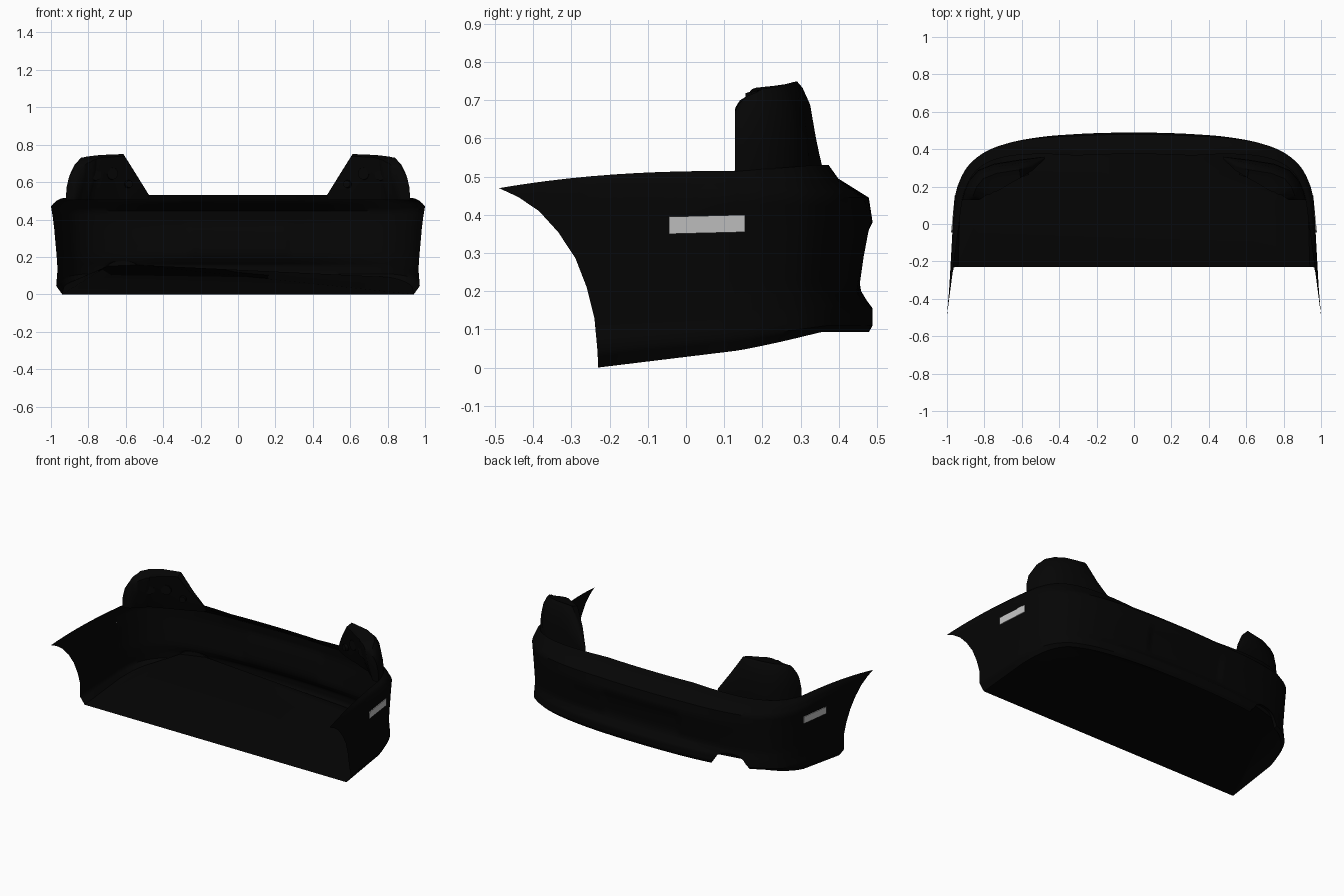
import bpy, bmesh, math
from mathutils import Vector

if "Cube" in bpy.data.objects:
    bpy.data.objects.remove(bpy.data.objects["Cube"], do_unlink=True)


def material(name, value):
    m = bpy.data.materials.new(name)
    m.use_nodes = True
    colour = (value, value, value, 1)
    m.diffuse_color = colour
    m.node_tree.nodes["Principled BSDF"].inputs["Base Color"].default_value = colour
    return m


BLACK = material("black plastic", 0.0015)
PALE = material("pale grey marker", 0.55)


def lerp(a, b, t):
    return a + (b - a) * t


def clamp(v):
    return max(0.0, min(1.0, v))


def smooth_path(pts, n):
    """Catmull-Rom curve through points."""
    p = [Vector(q) for q in pts]
    p = [2 * p[0] - p[1]] + p + [2 * p[-1] - p[-2]]
    out = []
    for a, b, c, d in zip(p, p[1:], p[2:], p[3:]):
        for i in range(n):
            t = i / n
            out.append(0.5 * (2 * b + (c - a) * t + (2 * a - 5 * b + 4 * c - d) * t ** 2
                              + (3 * b - a - 3 * c + d) * t ** 3))
    return out + [p[-2]]


def inward(path, i):
    """Unit plan normal pointing into the body, for a path running +x to -x."""
    t = path[min(i + 1, len(path) - 1)] - path[max(i - 1, 0)]
    return Vector((-t[1], t[0])).normalized()


def refine(profile, n):
    """Split every span of a profile into n equal pieces."""
    pts = [Vector(q) for q in profile]
    return [a.lerp(b, i / n) for a, b in zip(pts, pts[1:]) for i in range(n)] + [pts[-1]]


def finish(name, bm, mat):
    me = bpy.data.meshes.new(name)
    bm.to_mesh(me)
    bm.free()
    me.materials.append(mat)
    ob = bpy.data.objects.new(name, me)
    bpy.context.collection.objects.link(ob)
    bpy.ops.object.select_all(action="DESELECT")
    ob.select_set(True)
    bpy.context.view_layer.objects.active = ob
    bpy.ops.object.shade_smooth_by_angle(angle=math.radians(40))


def grid_object(name, rows, mat, close=False):
    """Surface through equal rows of points; closed sections get end caps."""
    bm = bmesh.new()
    vs = [[bm.verts.new(p) for p in r] for r in rows]
    n = len(rows[0])
    for a, b in zip(vs, vs[1:]):
        for j in range(n if close else n - 1):
            k = (j + 1) % n
            bm.faces.new((a[j], b[j], b[k], a[k]))
    if close:
        bm.faces.new(vs[0])
        bm.faces.new(vs[-1][::-1])
    bmesh.ops.recalc_face_normals(bm, faces=bm.faces)
    finish(name, bm, mat)


# Cross-sections as (inset, z), from the bottom lip to the top shelf
SPLIT = 3
REAR = refine([(.01, .093), (0, .11), (0, .155), (.015, .175), (.03, .2), (.017, .29),
               (0, .38), (.01, .445), (.09, .495), (.115, .53)], SPLIT)
SIDE = refine([(.02, .042), (0, .08), (.005, .14), (.005, .17), (.005, .2), (0, .29),
               (-.005, .38), (-.012, .455), (.005, .495), (.03, .515)], SPLIT)
# Wheel arch edge as (x, y, z)
ARCH = refine([(.94, -.23, 0), (.972, -.232, .045), (.965, -.24, .13), (.967, -.25, .17),
               (.97, -.26, .21), (.977, -.29, .287), (.983, -.335, .355), (.99, -.385, .41),
               (.996, -.44, .447), (1, -.49, .47)], SPLIT)

# Plan outline from the left corner round the back to the right corner
half = [(.95, .12), (.932, .2), (.893, .285), (.84, .345), (.76, .397), (.64, .438),
        (.48, .466), (.32, .48), (.16, .487)]
outline = smooth_path(half + [(0, .489)] + [(-x, y) for x, y in reversed(half)], 8)

NOTCH_X, NOTCH_R, NOTCH_H = -.62, .105, .085


def notch(x):
    d = (x - NOTCH_X) / NOTCH_R
    return NOTCH_H * math.sqrt(1 - abs(d) ** 3) if abs(d) < 1 else 0


def section(i):
    p, n = outline[i], inward(outline, i)
    wz = clamp((p.y - .12) / .25) ** 1.15
    wi = clamp(1.5 * (1 - abs(p.x) / .95))
    row = []
    for s, r in zip(SIDE, REAR):
        inset, z = lerp(s[0], r[0], wi), lerp(s[1], r[1], wz)
        if abs(p.x) < .26 and .205 < z < .355:
            inset += .01                       # number plate recess
        if notch(p.x):
            z = max(z, .092 + notch(p.x))      # exhaust cut-out
        q = p + n * inset
        row.append(Vector((q.x, q.y, z)))
    return row


back_rows = [section(i) for i in range(len(outline))]


def wing_rows(corner, sign):
    rows = []
    for step in range(10, 0, -1):
        t = step / 10
        row = []
        for k, (c, a) in enumerate(zip(corner, ARCH)):
            tz = t ** (2.3 if k >= 7 * SPLIT else 1)
            row.append(Vector((lerp(c.x, sign * a.x, t), lerp(c.y, a.y, t), lerp(c.z, a.z, tz))))
        rows.append(row)
    return rows


# Bumper skin: left wing, wrapped back, right wing
skin = wing_rows(back_rows[0], 1) + back_rows + wing_rows(back_rows[-1], -1)[::-1]
grid_object("bumper_skin", skin, BLACK)

# Floor pan: fans spreading from the two shoulders of the exhaust cut-out to the bottom edge
bm = bmesh.new()
edge = [bm.verts.new(r[0]) for r in skin]
a, b = [min(range(len(edge)), key=lambda i: abs(edge[i].co.x - NOTCH_X - s * .75 * NOTCH_R)
            + (edge[i].co.y < .3)) for s in (1, -1)]
for apex, span in ((a, range(b)), (b, range(b, len(edge) - 1))):
    for i in span:
        if apex not in (i, i + 1):
            bm.faces.new((edge[apex], edge[i], edge[i + 1]))
bm.faces.new((edge[a], edge[b], edge[-1]))
bm.faces.new((edge[a], edge[-1], edge[0]))
finish("floor_pan", bm, BLACK)

# Tail lamps: plan x, plan y, top height, housing depth
lamp = refine([(.92, .128, .67, .02), (.908, .175, .71, .06), (.885, .23, .73, .1), (.835, .287, .737, .11),
               (.75, .322, .745, .11), (.62, .343, .75, .05), (.478, .36, .532, .012)], 2)
plan = [Vector(p[:2]) for p in lamp]
for side, sign in (("left", 1), ("right", -1)):
    rows = []
    for i, p in enumerate(lamp):
        # The front end of the lamp stays square to the side
        n = inward(plan, i) if i else Vector((-1, 0))
        low, high, depth = .505, p[2], p[3]
        shape = [(0, 0), (.003, .4), (.018, .75), (.038, .93), (.053, 1), (.063, .985),
                 (.06 + depth * .75, .95), (.05 + depth * .7, .5), (.03 + depth * .5, 0)]
        fade = clamp((high - .5) / .18)
        rows.append([Vector((sign * (p[0] + n.x * o * fade), max(.12, p[1] + n.y * o * fade), lerp(low, high, h)))
                     for o, h in shape])
    grid_object(side + "_tail_lamp", rows, BLACK, close=True)

    # Bulb holders on the inner face of each lamp
    for k, (x, y, z, r) in enumerate([(.77, .205, .64, .04), (.68, .245, .645, .04), (.59, .285, .59, .025)]):
        bm = bmesh.new()
        bmesh.ops.create_cone(bm, cap_ends=True, segments=10, radius1=r, radius2=r * .8, depth=.06)
        turn = Vector((-sign * .35, -1, 0)).to_track_quat("Z", "Y")
        for v in bm.verts:
            v.co = turn @ v.co + Vector((sign * x, y, z))
        finish(f"{side}_bulb_holder_{k + 1}", bm, BLACK)

    # Side marker plate
    rows = []
    for x, y, z in ((.976, -.045, .35), (.956, .155, .355)):
        rows.append([Vector((sign * (x + dx), y, z + dz))
                     for dx, dz in ((-.005, 0), (0, 0), (.002, .045), (-.003, .045))])
    grid_object(side + "_side_marker", rows, PALE, close=True)
